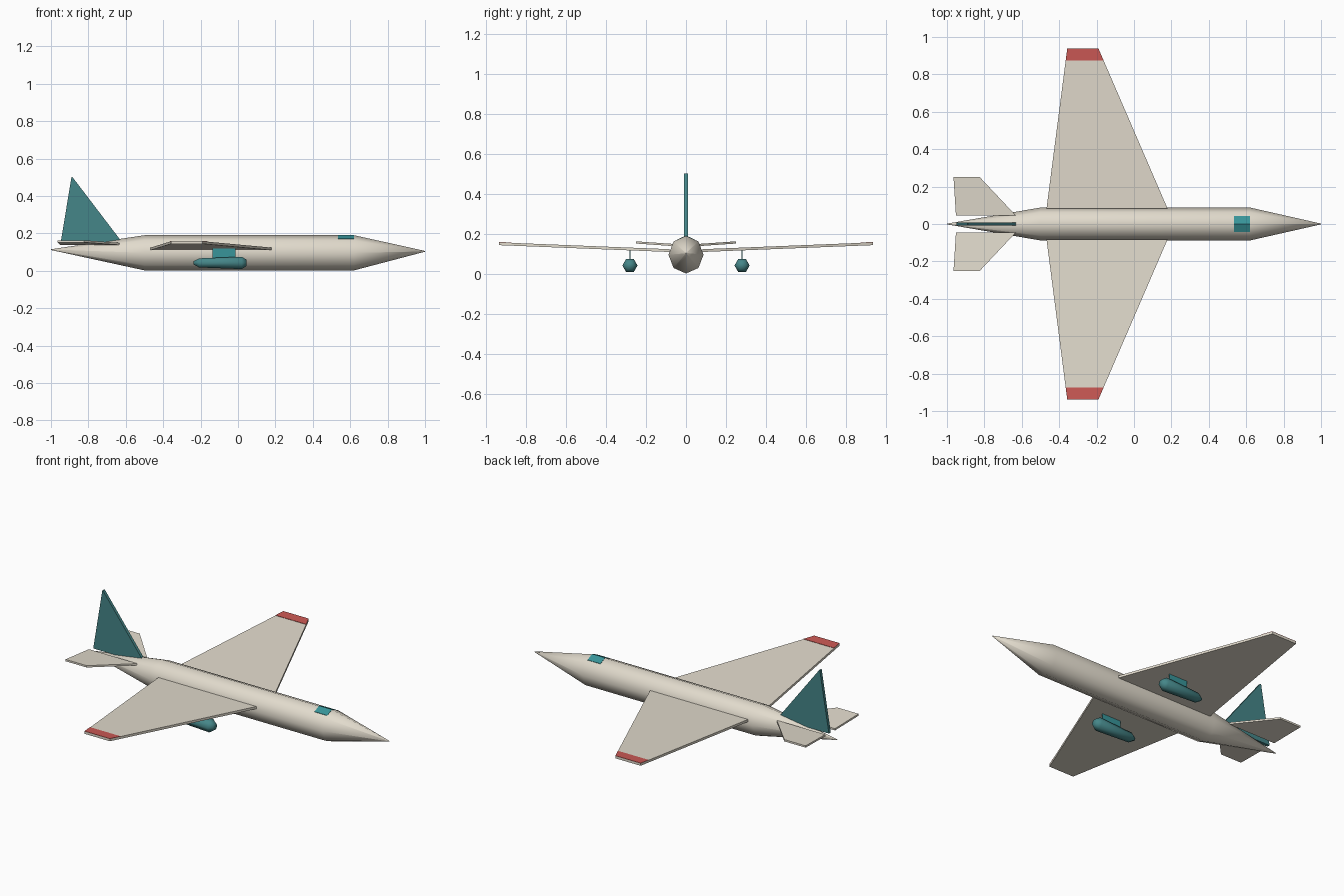
import bpy
import bmesh
from math import sin, cos, pi
from mathutils import Vector

if "Cube" in bpy.data.objects:
    bpy.data.objects.remove(bpy.data.objects["Cube"])


def material(name, rgb):
    m = bpy.data.materials.new(name)
    m.diffuse_color = (*rgb, 1)
    m.use_nodes = True
    m.node_tree.nodes["Principled BSDF"].inputs["Base Color"].default_value = m.diffuse_color
    return m


CREAM = material("cream_paint", (0.76, 0.71, 0.61))
TEAL = material("teal_paint", (0.06, 0.24, 0.25))
GLASS = material("teal_glass", (0.04, 0.30, 0.32))
RED = material("red_paint", (0.60, 0.10, 0.09))


def finish(name, bm, mat, mirror=False, smooth=False):
    bmesh.ops.recalc_face_normals(bm, faces=bm.faces)
    me = bpy.data.meshes.new(name)
    bm.to_mesh(me)
    bm.free()
    me.materials.append(mat)
    for p in me.polygons:
        p.use_smooth = smooth
    ob = bpy.data.objects.new(name, me)
    bpy.context.collection.objects.link(ob)
    if mirror:
        mod = ob.modifiers.new("mirror", "MIRROR")
        mod.use_axis = (False, True, False)
        mod.use_mirror_merge = False
    return ob


def slab(name, points, offset, mat, mirror=False):
    """Flat outline extruded along offset."""
    bm = bmesh.new()
    face = bm.faces.new([bm.verts.new(p) for p in points])
    ext = bmesh.ops.extrude_face_region(bm, geom=[face], use_keep_orig=True)
    moved = [g for g in ext["geom"] if isinstance(g, bmesh.types.BMVert)]
    bmesh.ops.translate(bm, verts=moved, vec=Vector(offset))
    return finish(name, bm, mat, mirror)


def loft(name, stations, sides, y, mat, mirror=False, turn=0.0):
    """Rings along x; each station is (x, z, half width, half height)."""
    bm = bmesh.new()
    rings = []
    for x, z, ry, rz in stations:
        angles = [turn + 2 * pi * i / sides for i in range(sides)]
        rings.append([bm.verts.new((x, y + ry * cos(a), z + rz * sin(a))) for a in angles])
    for a, b in zip(rings, rings[1:]):
        for i in range(sides):
            j = (i + 1) % sides
            bm.faces.new((a[i], a[j], b[j], b[i]))
    bm.faces.new(rings[0])
    bm.faces.new(rings[-1])
    return finish(name, bm, mat, mirror, smooth=True)


# Fuselage: eight-sided tube with pointed nose and tail
loft("fuselage", [(-1, 0.113, 0.002, 0.002), (-0.5, 0.096, 0.088, 0.094),
                  (0.62, 0.096, 0.088, 0.094), (1, 0.104, 0.002, 0.002)], 8, 0, CREAM)

# Cockpit glass: two panes meeting on the top ridge
slab("cockpit_glass", [(0.535, 0, 0.187), (0.62, 0, 0.187), (0.62, 0.043, 0.168),
                       (0.535, 0.043, 0.168)], (0, 0, 0.005), GLASS, True)


# Wings: tapered with slight dihedral, red panel on the upper tip
def wing_edge(y, z):
    t = (y - 0.088) / (0.938 - 0.088)
    return [(-0.467 + 0.11 * t, y, z + 0.034 * t), (0.177 - 0.367 * t, y, z + 0.034 * t)]


root, tip = wing_edge(0.083, 0.110), wing_edge(0.938, 0.110)
slab("wing", root + tip[::-1], (0, 0, 0.014), CREAM, True)
inner, outer = wing_edge(0.875, 0.124), wing_edge(0.938, 0.124)
slab("wing_tip_panel", inner + outer[::-1], (0, 0, 0.002), RED, True)

# Tailplane
slab("tailplane", [(-0.952, 0.046, 0.138), (-0.632, 0.046, 0.138),
                   (-0.824, 0.25, 0.152), (-0.965, 0.25, 0.152)], (0, 0, 0.011), CREAM, True)

# Tail fin
slab("tail_fin", [(-0.95, -0.009, 0.14), (-0.61, -0.009, 0.14), (-0.886, -0.009, 0.502),
                  (-0.89, -0.009, 0.502)], (0, 0.018, 0), TEAL)

# Engine pods and pylons under the wings
loft("engine_pod", [(-0.237, 0.042, 0.010, 0.010), (-0.208, 0.042, 0.028, 0.028),
                    (0.02, 0.042, 0.038, 0.038), (0.045, 0.042, 0.020, 0.020)], 6, 0.281, TEAL, True)
slab("engine_pylon", [(-0.137, 0.279, 0.06), (-0.013, 0.279, 0.06), (-0.013, 0.279, 0.12),
                      (-0.137, 0.279, 0.12)], (0, 0.004, 0), GLASS, True)
